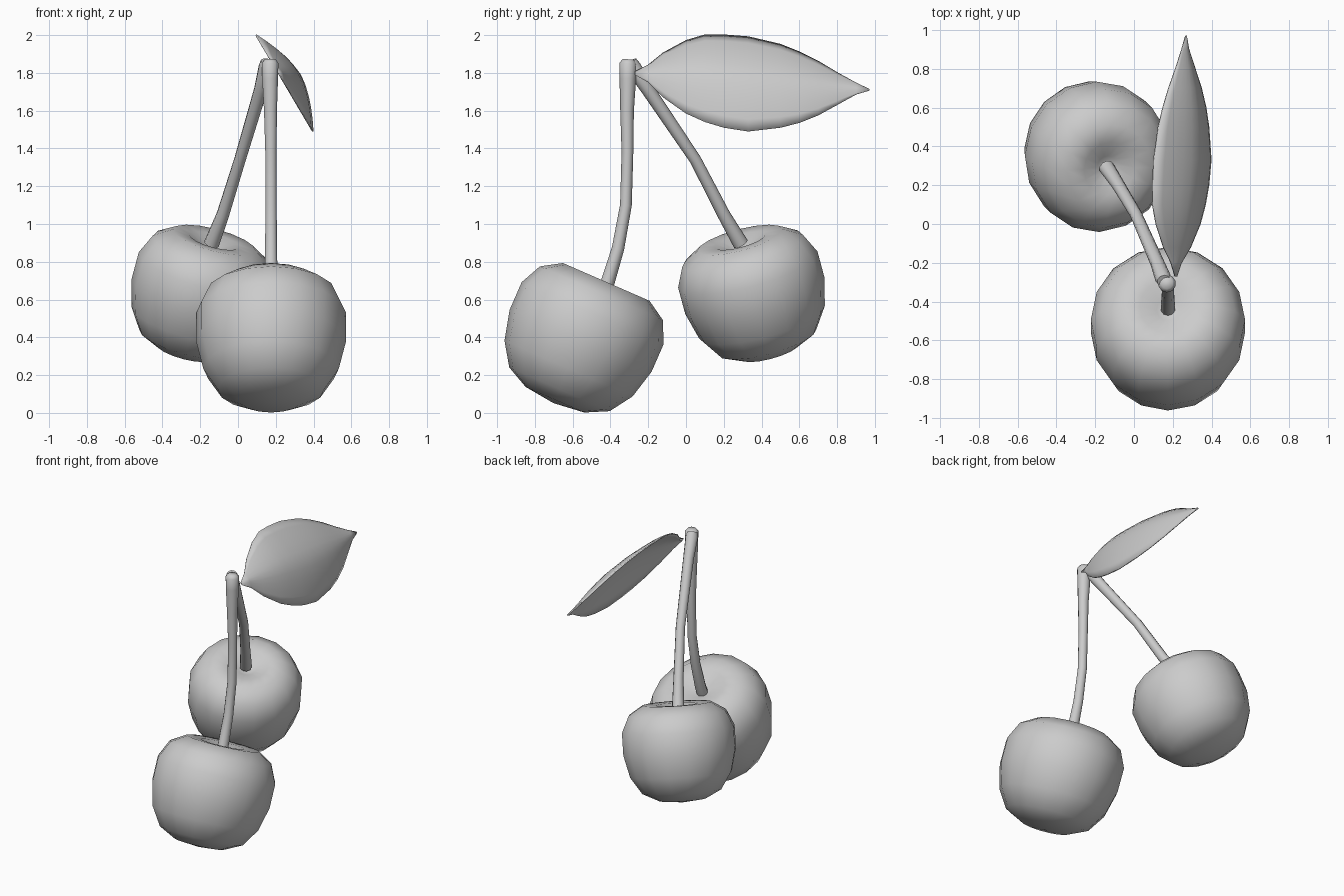
import bpy, bmesh, math
from mathutils import Vector

if "Cube" in bpy.data.objects:
    bpy.data.objects.remove(bpy.data.objects["Cube"])


def make_object(name, bm, angle=None):
    bmesh.ops.recalc_face_normals(bm, faces=bm.faces)
    for f in bm.faces:
        f.smooth = True
    if angle:
        for e in bm.edges:
            if len(e.link_faces) == 2 and e.calc_face_angle() > math.radians(angle):
                e.smooth = False
    me = bpy.data.meshes.new(name)
    bm.to_mesh(me)
    bm.free()
    ob = bpy.data.objects.new(name, me)
    bpy.context.collection.objects.link(ob)
    return ob


def bridge(bm, a, b):
    n = len(a)
    for i in range(n):
        bm.faces.new((a[i], a[(i + 1) % n], b[(i + 1) % n], b[i]))


# Cherry: revolved profile with a dimple at the top
PROFILE = [(.17, -.36), (.29, -.30), (.37, -.18), (.41, -.02), (.41, .14),
           (.355, .255), (.25, .32), (.15, .315), (.06, .27)]


def cherry(name, centre, axis, size):
    bm = bmesh.new()
    n = 16
    rot = Vector((0, 0, 1)).rotation_difference(Vector(axis).normalized())
    centre = Vector(centre)

    def put(x, y, z):
        return bm.verts.new(centre + rot @ (Vector((x * .97, y, z)) * size))

    rings = [[put(r * math.cos(math.tau * i / n), r * math.sin(math.tau * i / n), z)
              for i in range(n)] for r, z in PROFILE]
    for a, b in zip(rings, rings[1:]):
        bridge(bm, a, b)
    for ring, z in ((rings[0], -.38), (rings[-1], .255)):
        tip = put(0, 0, z)
        for i in range(n):
            bm.faces.new((ring[i], ring[(i + 1) % n], tip))
    return make_object(name, bm)


# Stem: round tube through points given as (x, y, z, radius)
def stem(name, path):
    bm = bmesh.new()
    n = 10
    pts = [Vector(p[:3]) for p in path]
    rings = []
    for i, p in enumerate(pts):
        d = (pts[min(i + 1, len(pts) - 1)] - pts[max(i - 1, 0)]).normalized()
        u = d.cross(Vector((1, 0, 0))).normalized()
        v = d.cross(u)
        rings.append([bm.verts.new(p + path[i][3] * (u * math.cos(math.tau * k / n)
                      + v * math.sin(math.tau * k / n))) for k in range(n)])
    for a, b in zip(rings, rings[1:]):
        bridge(bm, a, b)
    bm.faces.new(rings[0])
    bm.faces.new(rings[-1])
    return make_object(name, bm, 60)


cherry("front_cherry", (.175, -.55, .40), (0, .4, .917), 1)
cherry("back_cherry", (-.20, .36, .637), (.25, -.25, .93), .93)

stem("front_stem", [(.17, -.305, 1.872, .03), (.17, -.307, 1.85, .046), (.17, -.308, 1.77, .044),
                    (.172, -.312, 1.6, .036), (.174, -.31, 1.38, .031), (.175, -.318, 1.1, .031),
                    (.175, -.36, .87, .033), (.175, -.415, .69, .037), (.175, -.44, .63, .038)])
stem("back_stem", [(.155, -.295, 1.86, .035), (.15, -.28, 1.83, .042), (.12, -.20, 1.71, .036),
                   (.01, .05, 1.34, .031), (-.08, .20, 1.05, .034), (-.14, .29, .895, .041)])

# Leaf: stations along y as (y, upper z, lower z), domed towards +x
STATIONS = [(-.27, 1.805, 1.79), (-.2, 1.84, 1.75), (-.12, 1.905, 1.67), (0, 1.97, 1.585),
            (.1, 2.0, 1.54), (.2, 2.0, 1.51), (.33, 1.99, 1.49), (.5, 1.95, 1.51),
            (.6, 1.91, 1.535), (.7, 1.86, 1.575), (.8, 1.80, 1.63), (.9, 1.745, 1.685),
            (.97, 1.712, 1.706)]
bm = bmesh.new()
m = 10
rows = []
for y, zu, zl in STATIONS:
    row = []
    for k in range(m + 1):
        t = k / m
        z = zu + (zl - zu) * t
        h = .095 * (zu - zl) / .5 * (1 - abs(2 * t - 1) ** 1.6)
        row.append(bm.verts.new((.095 + (2 - z) * .59 + h * .86, y, z + h * .51)))
    rows.append(row)
for a, b in zip(rows, rows[1:]):
    for k in range(m):
        bm.faces.new((a[k], a[k + 1], b[k + 1], b[k]))
leaf = make_object("leaf", bm)
solid = leaf.modifiers.new("thickness", 'SOLIDIFY')
solid.thickness = .008
solid.offset = 0
